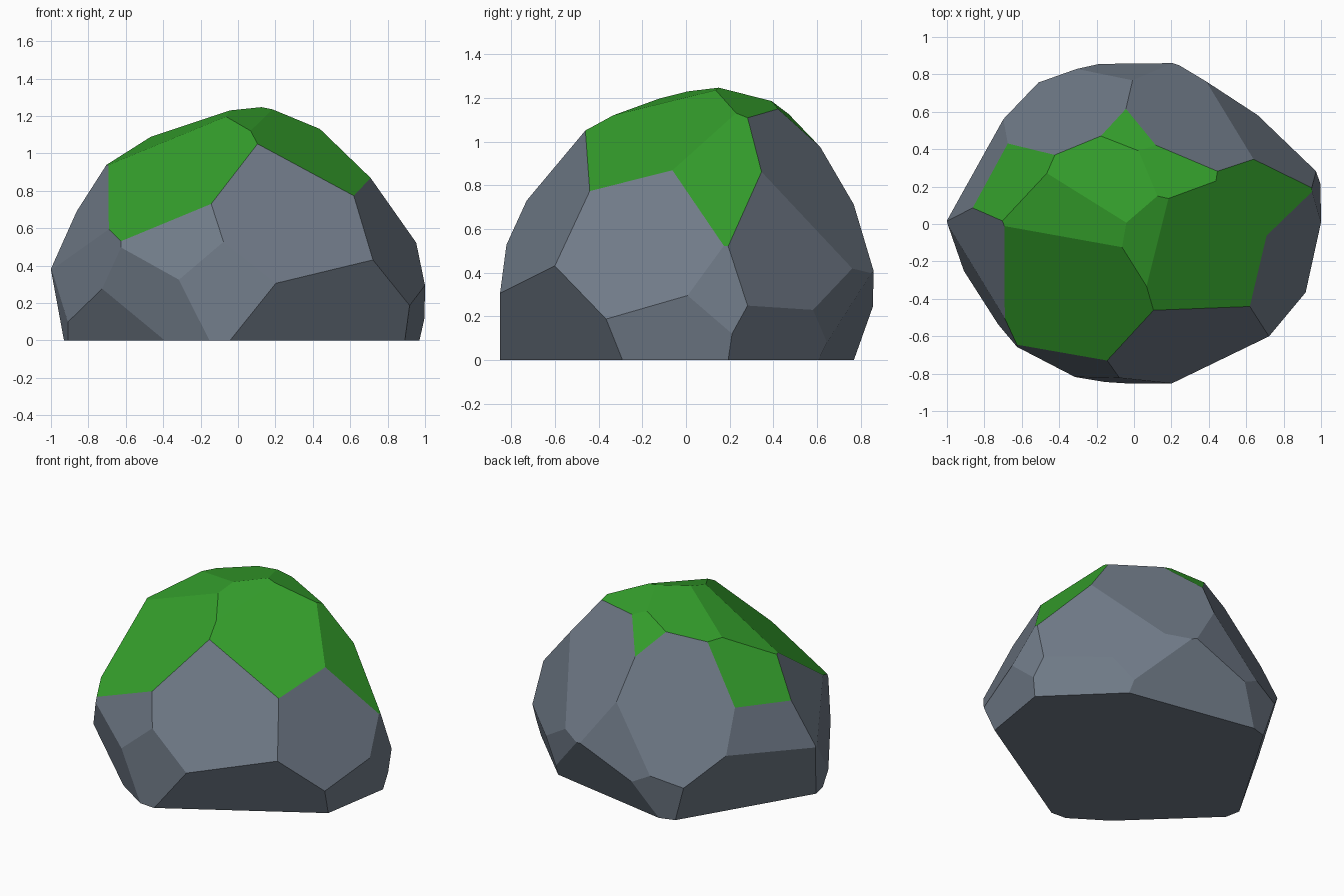
import bpy
import bmesh
from mathutils import Vector

if "Cube" in bpy.data.objects:
    bpy.data.objects.remove(bpy.data.objects["Cube"])

# Chisel cuts: each vector q is a flat facet lying on the plane q . p = 1
MOSS_CUTS = [
    (-.407, -.531, .759), (-.355, -.143, .802), (.111, -.228, .818),
    (-.190, .124, .806), (.431, -.298, .778), (.705, .130, .585),
    (-.696, .331, .538), (.053, .618, .638), (.208, .275, .748),
]
STONE_CUTS = [
    # front
    (.316, -.912, .520), (-.075, -1.170, .060), (-.311, -.967, .342),
    (-.693, -1.058, -.259), (.726, -1.210, -.583),
    # left
    (-.904, -.938, -.580), (-.834, -.315, .446), (-.943, -.506, .157),
    (-1.138, .684, -.400), (-1.055, -.214, -.135), (-.882, .455, .290),
    # back
    (-.439, .878, .452), (-.113, 1.075, .243), (-.353, 1.147, -.194),
    (.261, 1.412, -.660), (.409, .814, .530), (.628, 1.032, -.069),
    # right
    (.723, .774, .313), (.857, .872, -.323), (.882, -.312, .409),
    (.965, .112, .117), (1.065, -.172, -.215),
]


def chisel(bm, cut, slot):
    """Slice off everything beyond the facet and cap it with one face."""
    q = Vector(cut)
    res = bmesh.ops.bisect_plane(
        bm, geom=bm.verts[:] + bm.edges[:] + bm.faces[:], dist=1e-5,
        plane_co=q / q.length_squared, plane_no=q, clear_outer=True)
    rim = [e for e in res["geom_cut"]
           if isinstance(e, bmesh.types.BMEdge) and e.is_boundary]
    if rim:
        for face in bmesh.ops.edgeloop_fill(bm, edges=rim)["faces"]:
            face.material_index = slot


def material(name, color):
    mat = bpy.data.materials.new(name)
    mat.diffuse_color = (*color, 1)
    mat.use_nodes = True
    mat.node_tree.nodes["Principled BSDF"].inputs["Base Color"].default_value = mat.diffuse_color
    return mat


# Raw block standing on the ground
bm = bmesh.new()
bmesh.ops.create_cube(bm, size=3.0)
bmesh.ops.translate(bm, verts=bm.verts, vec=(0, 0, 1.5))

# Stone sides, then mossy crown
for cut in STONE_CUTS:
    chisel(bm, cut, 0)
for cut in MOSS_CUTS:
    chisel(bm, cut, 1)
bmesh.ops.recalc_face_normals(bm, faces=bm.faces)

mesh = bpy.data.meshes.new("mossy_rock")
bm.to_mesh(mesh)
bm.free()

# Blue-grey stone and green moss
mesh.materials.append(material("stone", (0.165, 0.20, 0.25)))
mesh.materials.append(material("moss", (0.035, 0.35, 0.025)))

rock = bpy.data.objects.new("mossy_rock", mesh)
bpy.context.collection.objects.link(rock)
